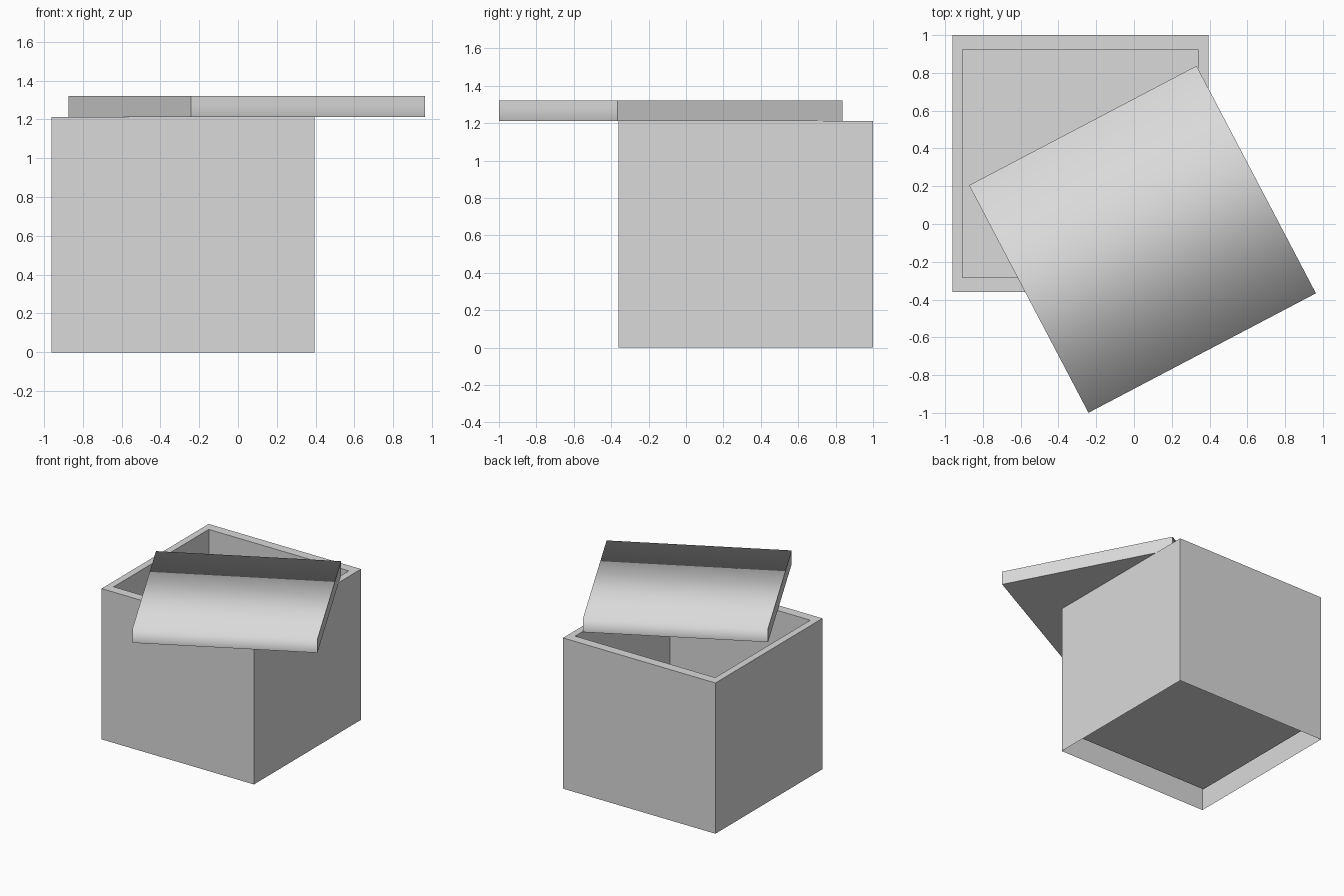
import bpy, bmesh, math
from mathutils import Matrix

default = bpy.data.objects.get("Cube")
if default:
    bpy.data.objects.remove(default, do_unlink=True)

# Single grey material
grey = bpy.data.materials.new("light_grey")
grey.use_nodes = True
colour = (0.7, 0.7, 0.7, 1)
grey.diffuse_color = colour
grey.node_tree.nodes["Principled BSDF"].inputs["Base Color"].default_value = colour


def add_object(name, bm):
    mesh = bpy.data.meshes.new(name)
    bm.to_mesh(mesh)
    bm.free()
    mesh.materials.append(grey)
    obj = bpy.data.objects.new(name, mesh)
    bpy.context.collection.objects.link(obj)
    return obj


def ring(bm, inset_x, inset_y, z):
    """Rectangle of vertices inset from the box outline."""
    hx, hy = 0.678 - inset_x, 0.68 - inset_y
    signs = ((-1, -1), (1, -1), (1, 1), (-1, 1))
    return [bm.verts.new((sx * hx - 0.284, sy * hy + 0.32, z)) for sx, sy in signs]


# Open box: outer walls, rim, inner walls and floor; the outer shell has no bottom
wall_x, wall_y, top, floor = 0.055, 0.076, 1.212, 0.123
bm = bmesh.new()
rings = [ring(bm, 0, 0, 0), ring(bm, 0, 0, top),
         ring(bm, wall_x, wall_y, top), ring(bm, wall_x, wall_y, floor)]
for low, high in zip(rings, rings[1:]):
    for i in range(4):
        j = (i + 1) % 4
        bm.faces.new((low[i], low[j], high[j], high[i]))
bm.faces.new(rings[-1])
add_object("open_box", bm)

# Square lid lying turned across the box
bm = bmesh.new()
bmesh.ops.create_cube(bm, size=1, matrix=Matrix.Diagonal((1.36, 1.36, 0.108, 1)))
for face in bm.faces:
    face.smooth = True
# Top blends softly into the front and back sides; all other edges are sharp
for edge in bm.edges:
    mid = (edge.verts[0].co + edge.verts[1].co) / 2
    edge.smooth = mid.z > 0.01 and abs(mid.y) > 0.1 and abs(mid.x) < 0.1
lid = add_object("lid", bm)
lid.location = (0.045, -0.081, 1.267)
lid.rotation_euler.z = math.radians(27.7)
